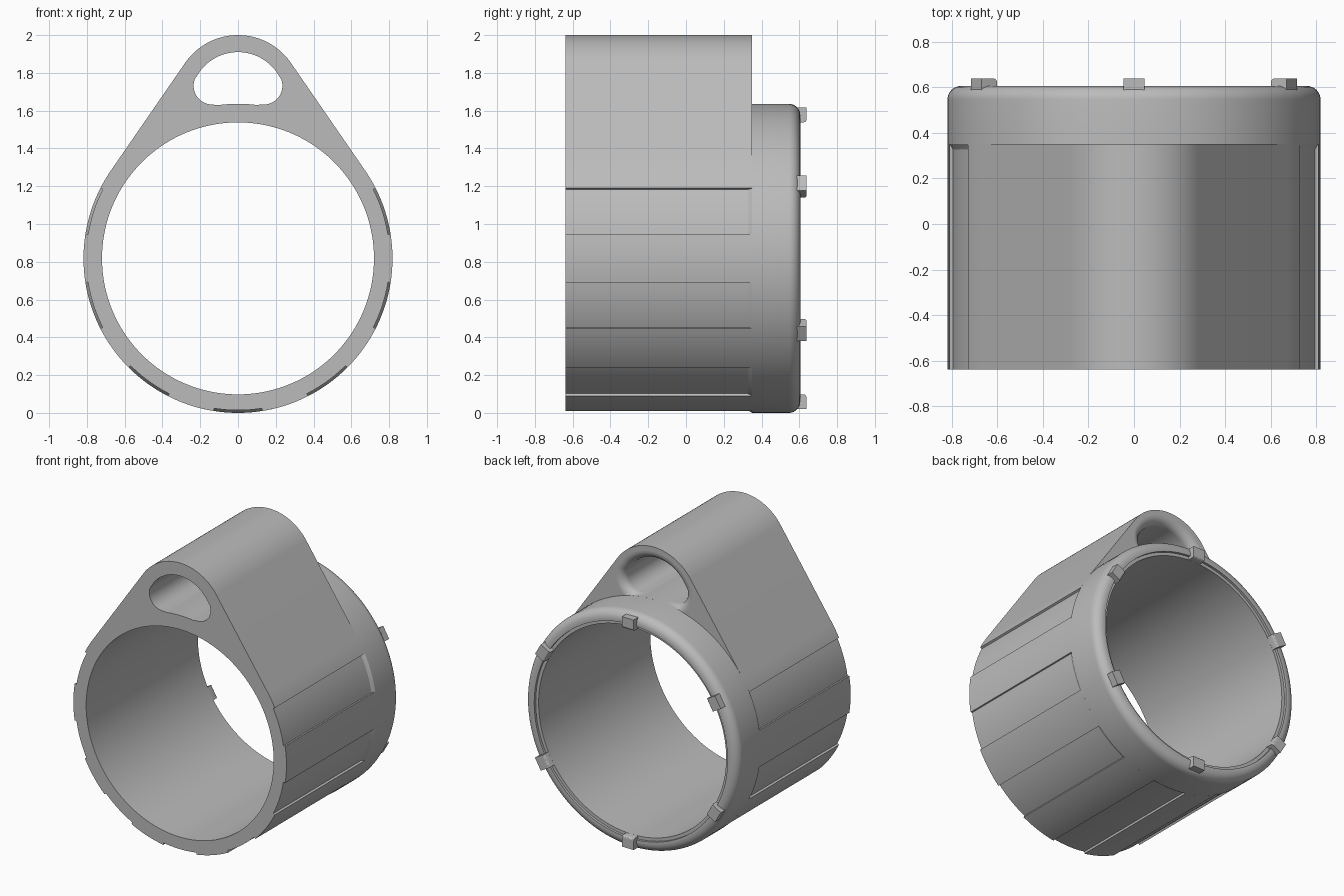
import bpy, bmesh, math
from mathutils import Matrix

if "Cube" in bpy.data.objects:
    bpy.data.objects.remove(bpy.data.objects["Cube"])

RING_Z, RING_R, BORE_R = 0.818, 0.818, 0.72
LOOP_Z, LOOP_R = 1.66, 0.34
FRONT, SHOULDER, BACK = -0.637, 0.35, 0.605
FLARE = 0.055

grey = bpy.data.materials.new("grey plastic")
grey.use_nodes = True
grey.diffuse_color = (0.5, 0.5, 0.5, 1)
grey.node_tree.nodes["Principled BSDF"].inputs["Base Color"].default_value = (0.5, 0.5, 0.5, 1)


def arc(cx, cz, r, start, end, n):
    """Points on an arc in the xz plane, angles in degrees."""
    angles = [math.radians(start + (end - start) * i / n) for i in range(n + 1)]
    return [(cx + r * math.cos(a), cz + r * math.sin(a)) for a in angles]


def circle(r, n=144):
    return arc(0, RING_Z, r, 0, 360, n)[:-1]


def add_loop(bm, points, y):
    return [bm.verts.new((x, y, z)) for x, z in points]


def bridge(bm, a, b):
    n = len(a)
    for i in range(n):
        j = (i + 1) % n
        bm.faces.new((a[i], a[j], b[j], b[i]))


def cap(bm, loops):
    edges = []
    for loop in loops:
        for i, v in enumerate(loop):
            edges.append(bm.edges.get((v, loop[i - 1])))
    bmesh.ops.triangle_fill(bm, edges=edges, use_beauty=True, normal=(0, 1, 0))


def finish(bm, name):
    bmesh.ops.recalc_face_normals(bm, faces=bm.faces)
    mesh = bpy.data.meshes.new(name)
    bm.to_mesh(mesh)
    bm.free()
    mesh.materials.append(grey)
    obj = bpy.data.objects.new(name, mesh)
    bpy.context.collection.objects.link(obj)
    bpy.ops.object.select_all(action="DESELECT")
    obj.select_set(True)
    bpy.context.view_layer.objects.active = obj
    bpy.ops.object.shade_smooth_by_angle(angle=math.radians(30))
    for p in mesh.polygons:
        if abs(p.normal.y) > 0.999:
            p.use_smooth = False
    return obj


def body_outline():
    """Ring and loop joined by tangents, with shallow grip recesses."""
    t = math.degrees(math.asin((RING_R - LOOP_R) / (LOOP_Z - RING_Z)))
    pts = arc(0, LOOP_Z, LOOP_R, t, 180 - t, 48)
    start = 180 - t
    for centre in range(162, 379, 36):
        pts += arc(0, RING_Z, RING_R, start, centre - 9, 9)
        pts += arc(0, RING_Z, RING_R - 0.014, centre - 9, centre + 9, 9)
        start = centre + 9
    pts += arc(0, RING_Z, RING_R, start, 360 + t, 6)
    return pts


def hole_outline(offset):
    """Rounded bean-shaped hole whose floor follows the ring."""
    cx, cz, r = 0.135, 1.732, 0.1
    a = math.degrees(math.atan2(cz - LOOP_Z, cx))
    b = math.degrees(math.atan2(cz - RING_Z, cx))
    pts = arc(0, LOOP_Z, 0.25 + offset, a, 180 - a, 32)
    pts += arc(-cx, cz, r + offset, 180 - a, 360 - (180 - b), 20)[1:]
    pts += arc(0, RING_Z, RING_R, 180 - b, b, 14)[1:-1]
    pts += arc(cx, cz, r + offset, b - 180, a, 20)[:-1]
    out = []
    for x, z in pts:
        d = math.hypot(x, z - RING_Z)
        k = max(1, RING_R / d)
        out.append((x * k, RING_Z + (z - RING_Z) * k))
    return out


# Body with hanging loop: flat front, flared hole at the back
bm = bmesh.new()
outer = [add_loop(bm, body_outline(), y) for y in (FRONT, SHOULDER)]
bore = [add_loop(bm, circle(BORE_R), y) for y in (FRONT, SHOULDER)]
holes = [add_loop(bm, hole_outline(0), FRONT)]
for i in range(9):
    f = math.radians(90 * i / 8)
    holes.append(add_loop(bm, hole_outline(FLARE * (1 - math.cos(f))),
                          SHOULDER - FLARE * (1 - math.sin(f))))
bridge(bm, *outer)
bridge(bm, *bore)
for a, b in zip(holes, holes[1:]):
    bridge(bm, a, b)
cap(bm, (outer[0], bore[0], holes[0]))
cap(bm, (outer[1], bore[1], holes[-1]))
finish(bm, "body_with_hanging_loop")

# Rear collar: rounded outer rim, small inner ledge, slope closing the recesses
profile = [(0.76, SHOULDER), (0.76, 0.32), (0.8, 0.32), (0.808, 0.335), (RING_R, SHOULDER)]
rim = 0.06
for i in range(9):
    f = math.radians(90 * i / 8)
    profile.append((RING_R - rim * (1 - math.cos(f)), BACK - rim * (1 - math.sin(f))))
profile += [(0.742, BACK), (0.742, 0.588), (BORE_R, 0.588), (BORE_R, SHOULDER)]
bm = bmesh.new()
rings = [add_loop(bm, circle(r), y) for r, y in profile]
for a, b in zip(rings, rings[1:] + rings[:1]):
    bridge(bm, a, b)
finish(bm, "rear_collar")

# Six small locating tabs around the rear rim
for k in range(6):
    bm = bmesh.new()
    bmesh.ops.create_cube(bm, size=1)
    bmesh.ops.scale(bm, vec=(0.09, 0.075, 0.078), verts=bm.verts)
    edges = [e for e in bm.edges
             if all(v.co.y > 0 and v.co.z < 0 for v in e.verts)]
    bmesh.ops.bevel(bm, geom=edges, offset=0.014, segments=3, affect="EDGES", profile=0.5)
    bmesh.ops.translate(bm, vec=(0, 0.6, 0.759), verts=bm.verts)
    bmesh.ops.rotate(bm, cent=(0, 0, 0), verts=bm.verts,
                     matrix=Matrix.Rotation(math.radians(60 * k), 3, "Y"))
    bmesh.ops.translate(bm, vec=(0, 0, RING_Z), verts=bm.verts)
    finish(bm, f"rim_tab_{k + 1}")
